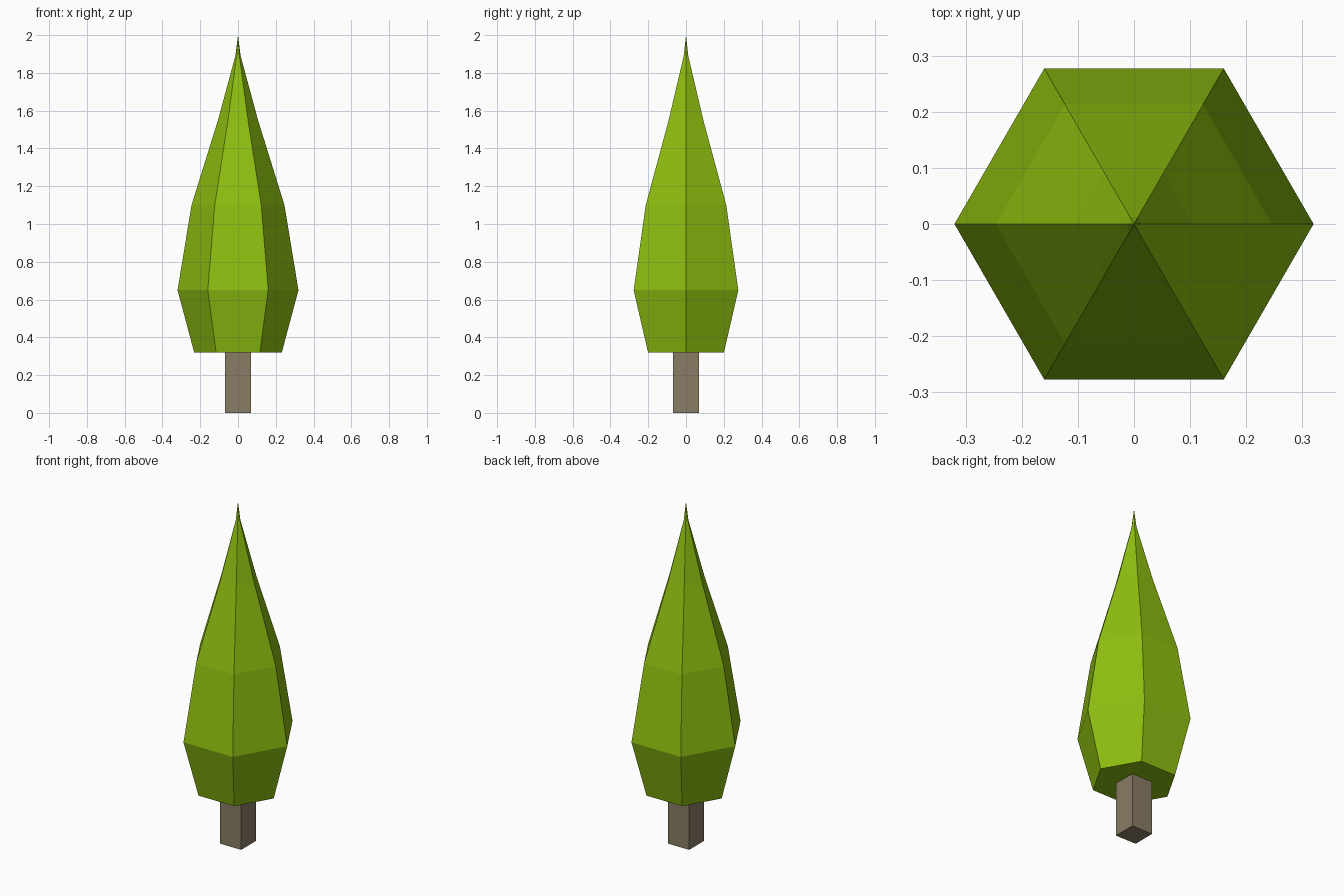
import bpy
import bmesh
from math import cos, sin, pi

cube = bpy.data.objects.get("Cube")
if cube:
    bpy.data.objects.remove(cube, do_unlink=True)


def make_material(name, color):
    mat = bpy.data.materials.new(name)
    mat.use_nodes = True
    mat.diffuse_color = color
    mat.node_tree.nodes["Principled BSDF"].inputs["Base Color"].default_value = color
    return mat


def lathe(name, profile, sides, turn, tip, mat):
    """Stack flat-sided rings of (radius, height), closed by a cap or a point."""
    bm = bmesh.new()
    rings = []
    for r, z in profile:
        angles = [turn + 2 * pi * i / sides for i in range(sides)]
        rings.append([bm.verts.new((r * cos(a), r * sin(a), z)) for a in angles])
    bm.faces.new(rings[0][::-1])
    for low, high in zip(rings, rings[1:]):
        for i in range(sides):
            j = (i + 1) % sides
            bm.faces.new((low[i], low[j], high[j], high[i]))
    if tip is None:
        bm.faces.new(rings[-1])
    else:
        point = bm.verts.new((0, 0, tip))
        for i in range(sides):
            bm.faces.new((rings[-1][i], rings[-1][(i + 1) % sides], point))
    mesh = bpy.data.meshes.new(name)
    bm.to_mesh(mesh)
    bm.free()
    mesh.materials.append(mat)
    obj = bpy.data.objects.new(name, mesh)
    bpy.context.collection.objects.link(obj)
    return obj


leaf_green = make_material("leaf green", (0.27, 0.52, 0.005, 1))
bark_brown = make_material("bark brown", (0.25, 0.2, 0.13, 1))

# Square trunk, running slightly into the foliage
half = 0.068
lathe("trunk", [(half * 2 ** 0.5, 0), (half * 2 ** 0.5, 0.34)], 4, pi / 4, None, bark_brown)

# Six-sided tapering foliage
foliage_profile = [(0.232, 0.32), (0.32, 0.65), (0.246, 1.1), (0.106, 1.55), (0.014, 1.89)]
lathe("foliage", foliage_profile, 6, 0, 2.0, leaf_green)
